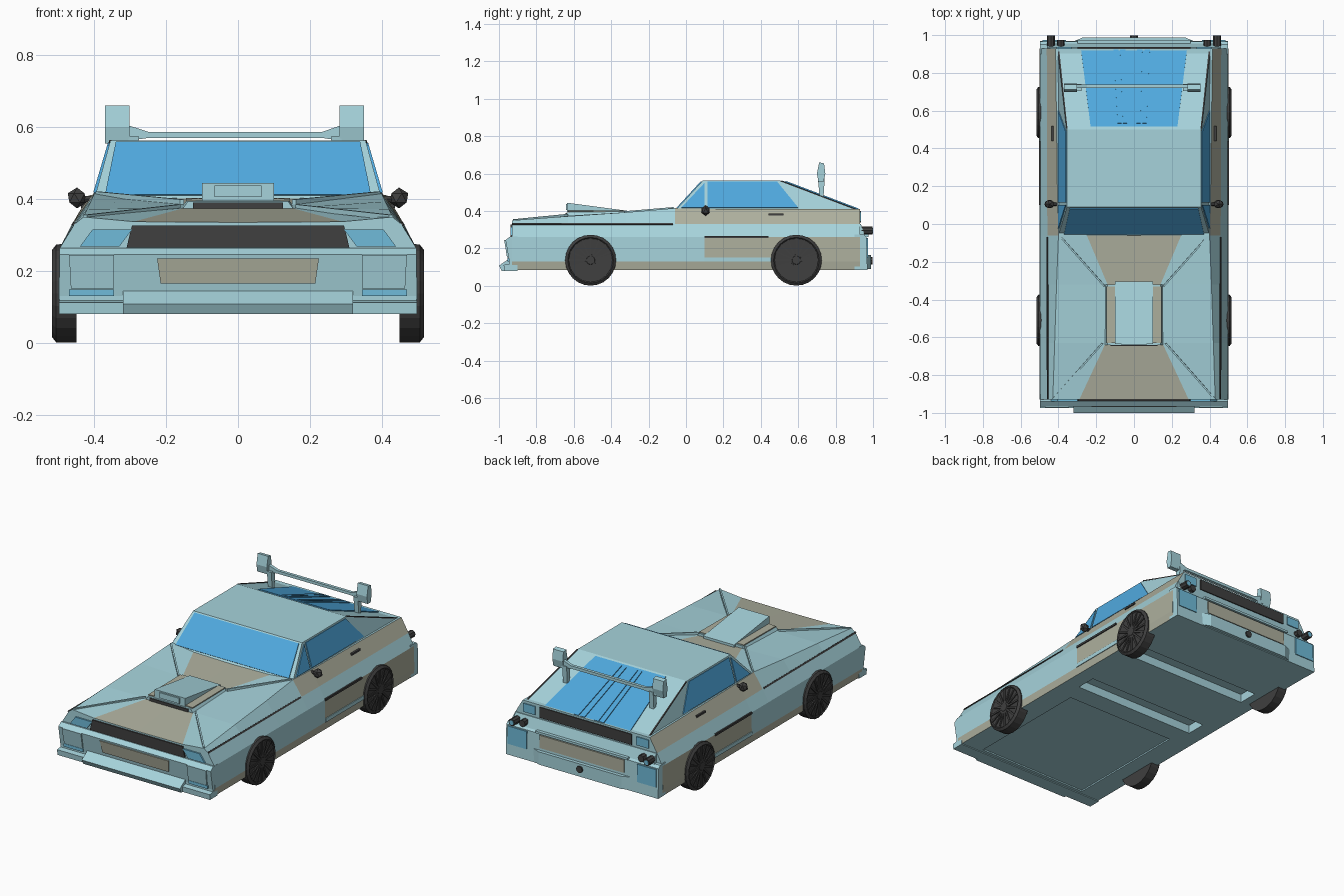
import bpy, bmesh, math
from mathutils import Vector, Matrix

if "Cube" in bpy.data.objects:
    bpy.data.objects.remove(bpy.data.objects["Cube"])


def material(name, r, g, b):
    m = bpy.data.materials.new(name)
    m.diffuse_color = (r, g, b, 1)
    m.use_nodes = True
    m.node_tree.nodes["Principled BSDF"].inputs["Base Color"].default_value = m.diffuse_color
    return m


PAINT = material("paint", .38, .65, .71)
TAN = material("tan", .42, .43, .34)
GLASS = material("glass", .08, .40, .74)
LAMP = material("lamp", .16, .50, .70)
DARK = material("dark", .05, .05, .05)


def finish(name, bm, mats, mirror=False):
    bmesh.ops.recalc_face_normals(bm, faces=bm.faces)
    me = bpy.data.meshes.new(name)
    bm.to_mesh(me)
    bm.free()
    for m in mats:
        me.materials.append(m)
    ob = bpy.data.objects.new(name, me)
    bpy.context.collection.objects.link(ob)
    if mirror:
        ob.modifiers.new("mirror", 'MIRROR')
    return ob


def solid(name, pts, offset, mat, mirror=False):
    """Polygon pushed along a vector."""
    bm = bmesh.new()
    a = [bm.verts.new(p) for p in pts]
    b = [bm.verts.new(Vector(p) + Vector(offset)) for p in pts]
    bm.faces.new(a)
    bm.faces.new(b[::-1])
    for i in range(len(a)):
        j = (i + 1) % len(a)
        bm.faces.new((a[i], a[j], b[j], b[i]))
    return finish(name, bm, [mat], mirror)


def panel(name, pts, mat, mirror=False, t=.005):
    """Thin plate straddling the surface it lies on."""
    p = [Vector(q) for q in pts]
    n = (p[1] - p[0]).cross(p[2] - p[0]).normalized()
    return solid(name, [q - n * t for q in p], n * 2 * t, mat, mirror)


def across(name, yz, half, mat=PAINT):
    """Side profile extruded across the car."""
    return solid(name, [(-half, y, z) for y, z in yz], (2 * half, 0, 0), mat)


def box(name, x0, x1, y0, y1, z0, z1, mat, mirror=False):
    return solid(name, [(x0, y0, z0), (x1, y0, z0), (x1, y1, z0), (x0, y1, z0)],
                 (0, 0, z1 - z0), mat, mirror)


def rod(name, loc, r, depth, axis, mat, mirror=False, seg=8):
    bm = bmesh.new()
    rot = Matrix.Rotation(math.pi / 2, 4, axis)
    bmesh.ops.create_cone(bm, cap_ends=True, segments=seg, radius1=r, radius2=r,
                          depth=depth, matrix=Matrix.Translation(loc) @ rot)
    return finish(name, bm, [mat], mirror)


# Body shell: stations of (y, centre z, inner x/z, hood edge x/z, crease x)
stations = [(-.93, .335, .29, .337, .43, .35, .455), (-.63, .375, .15, .375, .42, .372, .456),
            (-.32, .385, .14, .385, .41, .393, .457), (-.06, .40, .25, .403, .40, .415, .458),
            (.10, .41, .25, .41, .405, .412, .46), (.93, .41, .28, .41, .415, .41, .462)]
bm = bmesh.new()
rings = []
for y, zc, xi, zi, xe, ze, xk in stations:
    half = [(0, zc), (xi, zi), (xe, ze), (xk, .33), (.497, .262), (.5, .13), (.495, .085), (0, .085)]
    ring = half + [(-x, z) for x, z in half[-2:0:-1]]
    rings.append([bm.verts.new((x, y, z)) for x, z in ring])
n = len(rings[0])
for s in range(len(rings) - 1):
    for i in range(n):
        j = (i + 1) % n
        f = bm.faces.new((rings[s][i], rings[s][j], rings[s + 1][j], rings[s + 1][i]))
        k = min(i, n - 1 - i)
        f.material_index = int((k == 0 and s in (0, 2)) or (k == 2 and s >= 3) or k == 5
                               or (k == 4 and s == 4))
bm.faces.new(rings[0])
bm.faces.new(rings[-1][::-1])
body = finish("body", bm, [PAINT, TAN])

# Underside channels and shallow front tray
for name, x, y0, y1, d in (("rear_channel", .40, .45, .57, .05), ("middle_channel", .40, .0, .12, .05),
                           ("front_tray", .36, -.88, -.12, .008)):
    cutter = box(name + "_cutter", -x, x, y0, y1, .04, .085 + d, PAINT)
    cutter.hide_render = True
    cutter.display_type = 'WIRE'
    mod = body.modifiers.new(name, 'BOOLEAN')
    mod.object = cutter
    mod.operation = 'DIFFERENCE'

# Cabin
bm = bmesh.new()
v = [bm.verts.new((sx * x, y, z)) for sx in (1, -1)
     for x, y, z in ((.40, -.06, .40), (.405, .93, .40), (.355, .5, .563), (.355, .09, .563))]
for f in ((0, 1, 2, 3), (4, 5, 6, 7), (0, 3, 7, 4), (1, 2, 6, 5), (2, 3, 7, 6), (0, 1, 5, 4)):
    bm.faces.new([v[i] for i in f])
finish("cabin", bm, [PAINT])


def shield(x, t): return (x, -.06 + .15 * t, .40 + .163 * t)
def side(y, z): return (.403 - .048 * (z - .40) / .163, y, z)
def back(x, y): return (x, y, .563 - .163 * (y - .5) / .43)


panel("windscreen", [shield(-.37, .06), shield(.37, .06), shield(.34, .96), shield(-.34, .96)], GLASS)
panel("side_window", [side(.115, .417), side(.60, .417), side(.488, .555), side(.115, .555)], GLASS, True)
panel("quarter_window", [side(-.025, .417), side(.10, .417), side(.10, .55)], GLASS, True)
panel("rear_window", [back(-.23, .515), back(.23, .515), back(.28, .92), back(-.28, .92)], GLASS)
for i, x in enumerate((-.095, -.06, .03, .07)):
    panel(f"rear_window_slat_{i}", [back(x * .8 - .01, .53), back(x * .8 + .01, .53),
                                    back(x + .014, .92), back(x - .014, .92)], GLASS, t=.010)
panel("roof_edge_seam", [back(.352, .505), back(.358, .505), back(.405, .925), back(.396, .925)], DARK, True, .003)
box("door_handle", .41, .437, .44, .52, .375, .386, DARK, True)

# Side trim
panel("crease_line", [(.454, -.93, .335), (.459, -.93, .327), (.461, -.07, .327), (.456, -.07, .335)], DARK, True, .003)
panel("side_intake_sill", [(.5, .10, .13), (.5, .46, .13), (.5, .46, .152), (.5, .10, .152)], PAINT, True, .004)
box("intake_shadow", .48, .503, .10, .44, .255, .267, DARK, True)

# Hood scoop on its raised frame
solid("scoop_frame", [(-.17, -.64, .35), (.17, -.64, .35), (.14, -.64, .393), (-.14, -.64, .393)], (0, .32, .007), PAINT)
box("scoop_slot", -.125, .125, -.645, -.60, .368, .39, DARK)
across("scoop", [(-.635, .395), (-.635, .444), (-.305, .40), (-.305, .385)], .10)
panel("scoop_mouth", [(-.065, -.636, .405), (.065, -.636, .405), (.065, -.636, .437), (-.065, -.636, .437)], PAINT)
panel("scoop_side_trim", [(.10, -.63, .399), (.145, -.63, .397), (.145, -.33, .40), (.10, -.33, .40)], TAN, True, .003)
for name, a, b in (("front_hood_ridge", (.16, -.63, .378), (.42, -.925, .349)),
                   ("rear_hood_ridge", (.15, -.33, .392), (.385, -.065, .414))):
    panel(name, [a, b, (b[0] + .012, b[1], b[2]), (a[0] + .012, a[1], a[2])], PAINT, True, .007)


# Nose
def front(x0, x1, z0, z1, y, skew=0):
    return [(x0, y, z0), (x1, y, z0), (x1 + skew, y, z1), (x0 + skew, y, z1)]


panel("grille", [(-.31, -.933, .265), (.31, -.933, .265), (.295, -.933, .327), (-.295, -.933, .327)], DARK)
panel("headlight", front(.33, .44, .268, .315, -.933, -.035), LAMP, True, .006)
across("front_bumper", [(-.90, .264), (-.94, .264), (-.965, .245), (-.945, .13), (-.945, .085), (-.90, .085)], .497)
panel("bumper_recess", [(-.225, -.963, .235), (.225, -.963, .235), (.215, -.952, .165), (-.215, -.952, .165)], TAN)
panel("bumper_corner", [(.345, -.965, .245), (.47, -.965, .245), (.465, -.95, .152), (.345, -.95, .152)], PAINT, True, .007)
panel("fog_light", front(.345, .47, .13, .148, -.946), LAMP, True, .008)
across("front_lip", [(-.90, .125), (-.975, .112), (-.972, .08), (-.90, .08)], .498)
across("front_splitter", [(-.93, .155), (-1.0, .108), (-.985, .08), (-.90, .08)], .32)

# Tail
across("rear_bumper", [(.90, .275), (.95, .275), (.965, .26), (.97, .085), (.90, .085)], .497)
across("rear_upper_bumper", [(.90, .33), (.935, .33), (.955, .27), (.90, .27)], .46)
solid("rear_bumper_centre", [(-.36, .95, .09), (.36, .95, .09), (.27, .988, .09), (-.27, .988, .09)], (0, 0, .075), PAINT)
panel("rear_grille", front(-.30, .30, .338, .40, .931), DARK)
panel("plate_recess", front(-.275, .275, .18, .255, .967), TAN)
panel("recess_trim", front(-.30, .30, .262, .275, .965), PAINT, t=.01)
panel("tail_light", front(.36, .485, .15, .255, .968), LAMP, True)
panel("upper_tail_light", front(.33, .41, .345, .395, .931), LAMP, True)
rod("outer_tail_pipe", (.44, .967, .295), .021, .06, 'X', DARK, True)
rod("inner_tail_pipe", (.387, .95, .295), .02, .05, 'X', DARK, True)
rod("outer_pipe_lens", (.44, .997, .295), .014, .004, 'X', LAMP, True)
rod("exhaust", (0, .972, .135), .02, .05, 'X', DARK)

# Rear wing: bar with flared ends, end plates and inboard posts
solid("wing_bar", [(-.32, .72, .61), (-.25, .72, .587), (.235, .72, .587), (.30, .72, .61),
                   (.30, .72, .56), (.235, .72, .57), (-.25, .72, .57), (-.32, .72, .56)], (0, .018, 0), PAINT)
for tag, x, post in (("left", -.37, -.305), ("right", .283, .26)):
    solid(tag + "_wing_plate", [(x, .712, .66), (x, .738, .655), (x, .745, .60), (x, .735, .555),
                                (x, .708, .555), (x, .70, .60)], (.068, 0, 0), PAINT)
    solid(tag + "_wing_post", [(post, .705, .575), (post, .742, .575), (post, .735, .47), (post, .715, .47)],
          (.028, 0, 0), PAINT)

# Door mirrors
bm = bmesh.new()
bmesh.ops.create_icosphere(bm, subdivisions=1, radius=.029,
                           matrix=Matrix.Translation((.448, .105, .403)) @ Matrix.Diagonal((1, .85, 1, 1)))
finish("door_mirror", bm, [DARK], True)
rod("mirror_stalk", (.415, .105, .40), .01, .05, 'Y', DARK, True, 6)

# Wheels: lathed tyre with radial spokes reaching the rim
profile = [(.45, 0), (.45, .136), (.506, .136), (.517, .122), (.511, .116), (.508, .03), (.517, .022), (.517, 0)]
for name, y in (("front_wheel", -.51), ("rear_wheel", .59)):
    bm = bmesh.new()
    c = Vector((0, y, .137))
    vs = [bm.verts.new(c + Vector((x, 0, r))) for x, r in profile]
    es = [bm.edges.new(e) for e in zip(vs, vs[1:])]
    bmesh.ops.spin(bm, geom=vs + es, cent=c, axis=(1, 0, 0), angle=math.tau, steps=24)
    bmesh.ops.remove_doubles(bm, verts=bm.verts, dist=.0005)
    for i in range(16):
        bmesh.ops.create_cube(bm, size=1, matrix=Matrix.Translation(c) @ Matrix.Rotation(math.tau * i / 16, 4, 'X')
                              @ Matrix.Translation((.51, 0, .068)) @ Matrix.Diagonal((.011, .011, .1, 1)))
    finish(name, bm, [DARK], True)
